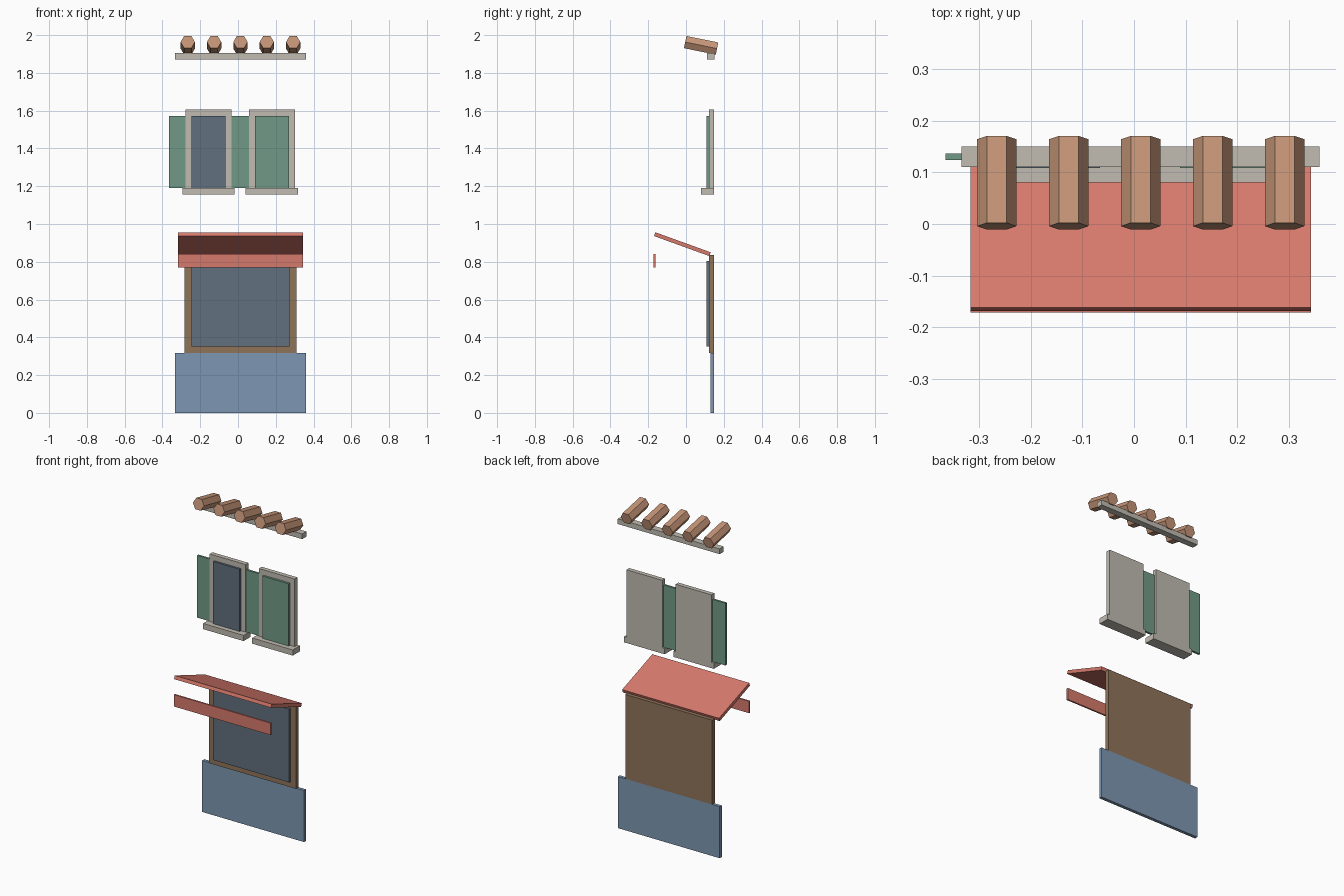
import bpy
import bmesh
from math import radians
from mathutils import Matrix

cube = bpy.data.objects.get("Cube")
if cube:
    bpy.data.objects.remove(cube)


def material(name, hex_code):
    """One flat colour, given as an sRGB hex code and stored as linear."""
    srgb = [int(hex_code[i:i + 2], 16) / 255 for i in (0, 2, 4)]
    linear = [c / 12.92 if c < 0.04 else ((c + 0.055) / 1.055) ** 2.4 for c in srgb]
    mat = bpy.data.materials.new(name)
    mat.use_nodes = True
    mat.diffuse_color = (*linear, 1)
    mat.node_tree.nodes["Principled BSDF"].inputs["Base Color"].default_value = (*linear, 1)
    return mat


BLUE = material("painted blue", "7D97B2")
WOOD = material("brown wood", "907459")
GLASS = material("dark glass", "61707D")
RED = material("awning red", "D67A6C")
STONE = material("pale stone", "C1BCB2")
GREEN = material("shutter green", "719A87")
LOG = material("log tan", "C69678")


def finish(name, bm, mat):
    mesh = bpy.data.meshes.new(name)
    bm.to_mesh(mesh)
    bm.free()
    mesh.materials.append(mat)
    obj = bpy.data.objects.new(name, mesh)
    bpy.context.collection.objects.link(obj)
    return obj


def box(name, mat, x, y, z):
    """Box spanning the given (low, high) ranges."""
    bm = bmesh.new()
    spans = (x, y, z)
    centre = [(a + b) / 2 for a, b in spans]
    size = [b - a for a, b in spans]
    bmesh.ops.create_cube(bm, size=1, matrix=Matrix.Translation(centre) @ Matrix.Diagonal((*size, 1)))
    return finish(name, bm, mat)


MID = 0.013      # facade centre line
BACK = 0.149     # shared back plane


def centred(half):
    return (MID - half, MID + half)


# Shop front: base panel, wall and large window
box("base_panel", BLUE, centred(0.347), (0.129, BACK), (0, 0.317))
box("shop_wall", WOOD, centred(0.296), (0.122, BACK), (0.317, 0.836))
box("shop_window", GLASS, centred(0.26), (0.108, 0.123), (0.352, 0.803))

# Awning: sloping slab and hanging valance
bm = bmesh.new()
outline = [(-0.162, 0.956), (-0.169, 0.936), (0.124, 0.83), (0.131, 0.85)]
x0, x1 = centred(0.33)
face = bm.faces.new([bm.verts.new((x0, y, z)) for y, z in outline])
new = bmesh.ops.extrude_face_region(bm, geom=[face])["geom"]
bmesh.ops.translate(bm, vec=(x1 - x0, 0, 0), verts=[v for v in new if isinstance(v, bmesh.types.BMVert)])
bmesh.ops.recalc_face_normals(bm, faces=bm.faces)
finish("awning", bm, RED)
box("awning_valance", RED, (x0, x1), (-0.172, -0.162), (0.769, 0.842))

# Upper windows: frame, sill and inset panel
for side, cx, pane in (("right", -0.156, GLASS), ("left", 0.179, GREEN)):
    def around(half):
        return (cx - half, cx + half)
    box(side + "_window_frame", STONE, around(0.122), (0.122, BACK), (1.19, 1.606))
    box(side + "_window_sill", STONE, around(0.138), (0.08, BACK), (1.155, 1.19))
    part = "_window_pane" if pane == GLASS else "_closed_shutter"
    box(side + part, pane, around(0.09), (0.109, 0.123), (1.19, 1.573))

# Open shutters beside the frames
for name, x in (("outer", (-0.365, -0.275)), ("middle", (-0.04, 0.06))):
    box(name + "_open_shutter", GREEN, x, (0.124, 0.137), (1.19, 1.573))

# Roof rail with five tilted hexagonal logs
box("roof_rail", STONE, centred(0.347), (0.11, 0.15), (1.872, 1.904))
for i in range(5):
    bm = bmesh.new()
    place = (Matrix.Translation((MID + (i - 2) * 0.1395, 0.08, 1.946))
             @ Matrix.Rotation(radians(90 - 11.5), 4, 'X') @ Matrix.Rotation(radians(90), 4, 'Z'))
    bmesh.ops.create_cone(bm, cap_ends=True, segments=6, radius1=0.038, radius2=0.038,
                          depth=0.172, matrix=place)
    finish("roof_log_" + str(i + 1), bm, LOG)
